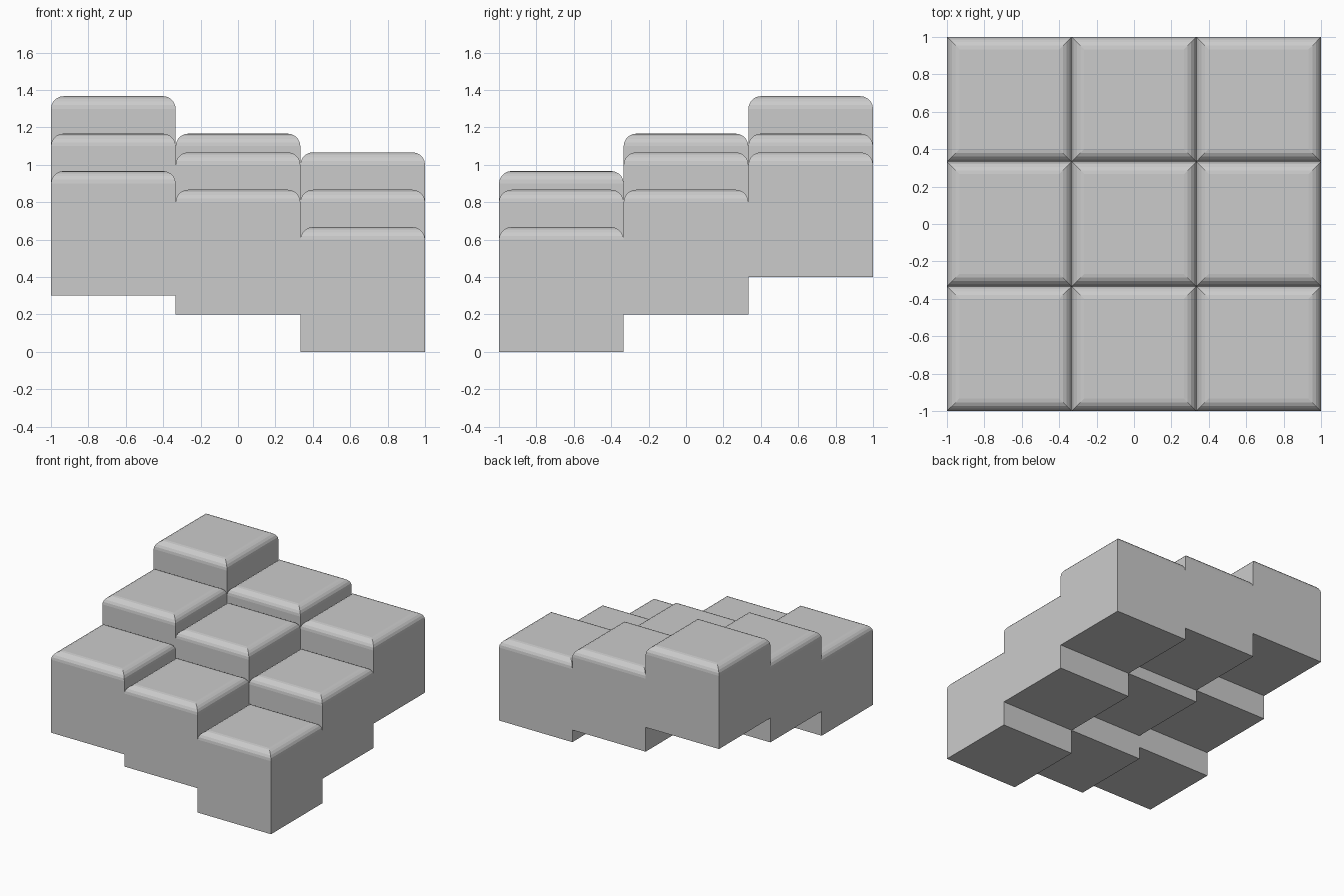
import bpy, bmesh

if "Cube" in bpy.data.objects:
    bpy.data.objects.remove(bpy.data.objects["Cube"])

SIDE = 2 / 3      # edge length of one block
ROUND = 0.067     # radius of the rounded top edges

grey = bpy.data.materials.new("light_grey")
grey.diffuse_color = (0.6, 0.6, 0.6, 1)
grey.use_nodes = True
grey.node_tree.nodes["Principled BSDF"].inputs["Base Color"].default_value = grey.diffuse_color

# Base height of each block: rows front to back, columns left to right
BASES = [(0.3, 0.2, 0.0),
         (0.5, 0.4, 0.2),
         (0.7, 0.5, 0.4)]


def block(name, x, y, base):
    """Cube with only its four top edges rounded."""
    bm = bmesh.new()
    bmesh.ops.create_cube(bm, size=SIDE)
    top = [e for e in bm.edges if all(v.co.z > 0 for v in e.verts)]
    bmesh.ops.bevel(bm, geom=top, offset=ROUND, offset_type='OFFSET',
                    segments=5, profile=0.5, affect='EDGES')
    mesh = bpy.data.meshes.new(name)
    bm.to_mesh(mesh)
    bm.free()
    mesh.materials.append(grey)
    ob = bpy.data.objects.new(name, mesh)
    ob.location = (x, y, base + SIDE / 2)
    bpy.context.collection.objects.link(ob)
    return ob


# Three by three grid of stepped blocks
for row, heights in zip(("front", "middle", "back"), BASES):
    y = {"front": -SIDE, "middle": 0, "back": SIDE}[row]
    for i, (col, base) in enumerate(zip(("left", "centre", "right"), heights)):
        block(f"{row}_{col}_block", (i - 1) * SIDE, y, base)
